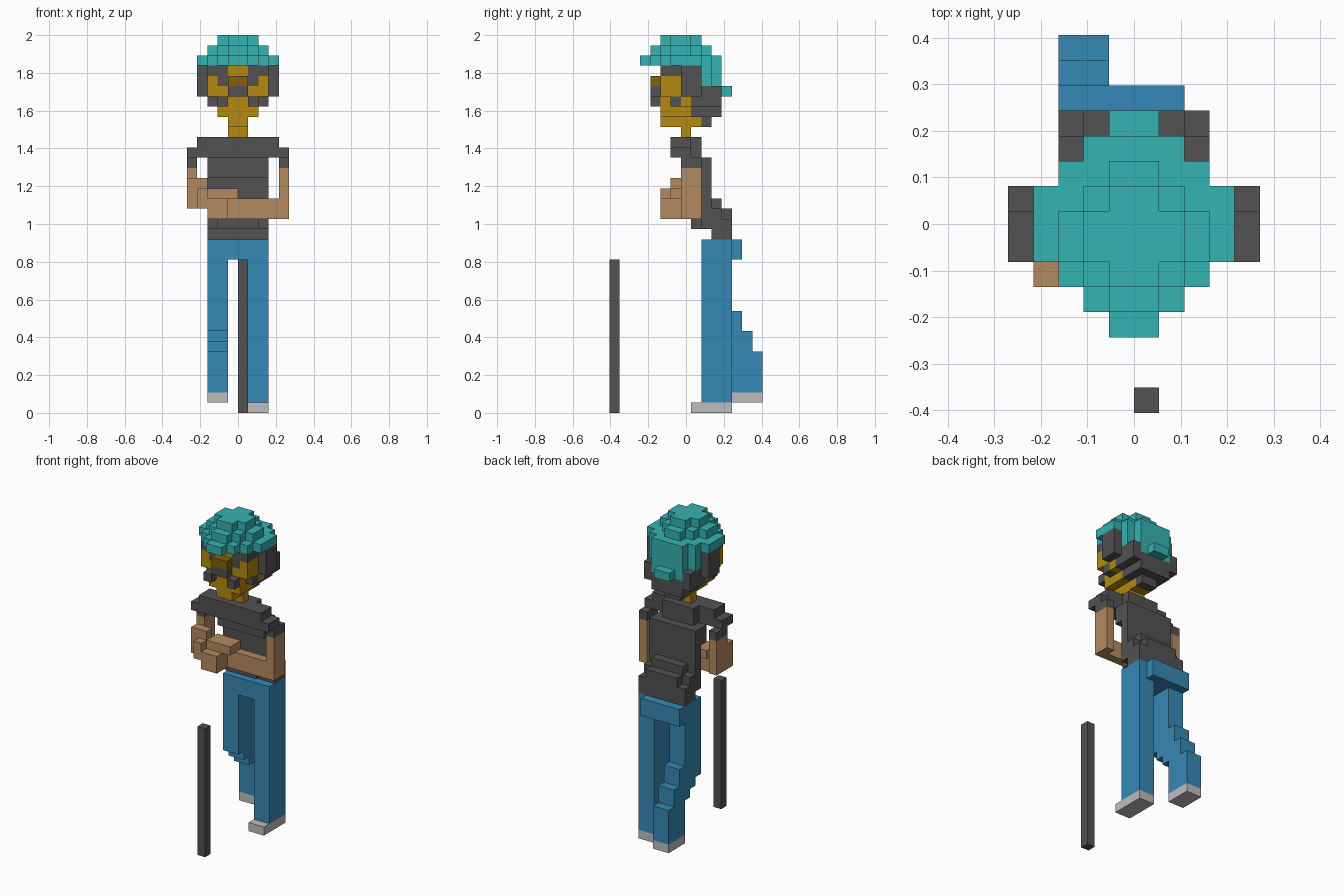
import bpy
import bmesh
from mathutils import Vector

UNIT = 2 / 37          # edge of one block
DEPTH_CENTRE = 7.5     # block row that lies on y = 0

default_cube = bpy.data.objects.get("Cube")
if default_cube:
    bpy.data.objects.remove(default_cube, do_unlink=True)


def make_material(name, red, green, blue):
    material = bpy.data.materials.new(name)
    material.use_nodes = True
    colour = (red, green, blue, 1)
    material.diffuse_color = colour
    shader = next(n for n in material.node_tree.nodes if n.type == 'BSDF_PRINCIPLED')
    shader.inputs["Base Color"].default_value = colour
    return material


charcoal = make_material("charcoal", .085, .085, .085)
teal = make_material("teal", .036, .445, .445)
denim = make_material("denim blue", .037, .25, .468)
tan = make_material("tan", .462, .254, .114)
ochre = make_material("ochre", .462, .254, .005)
brown = make_material("dark ochre", .238, .117, .004)
pale = make_material("pale grey", .515, .515, .515)

blocks = {}            # block position -> part name
part_materials = {}


def part(name, material):
    """Start a part; the returned function fills boxes of blocks for it."""
    part_materials[name] = material

    def fill(x, y, z):
        for i in range(*x):
            for j in range(*y):
                for k in range(*z):
                    blocks[i, j, k] = name
    return fill


def centred(fill, half_width, y, z):
    fill((-half_width, half_width), y, z)


def both_sides(fill, x, y, z):
    fill(x, y, z)
    fill((-x[1], -x[0]), y, z)


# Cane standing in front
cane = part("cane", charcoal)
cane((0, 1), (0, 1), (0, 15))

# Trousers: straight left leg, bent right leg, hips and rear hem
left_leg = part("left_trouser_leg", denim)
left_leg((1, 3), (9, 12), (1, 15))
right_leg = part("right_trouser_leg", denim)
for step in range(3):
    right_leg((-3, -1), (9 + step, 10 + step), (8 - step, 15))
    right_leg((-3, -1), (12 + step, 13 + step), (2, 10 - 2 * step))
hips = part("hips", denim)
centred(hips, 3, (9, 12), (15, 17))
hips((-3, 2), (12, 13), (15, 17))

# Shoes
left_shoe = part("left_shoe", pale)
left_shoe((1, 3), (8, 12), (0, 1))
right_shoe = part("right_shoe", pale)
right_shoe((-3, -1), (12, 15), (1, 2))

# Shirt: leaning torso, rounded back, shoulders and sleeves
shirt = part("shirt", charcoal)
centred(shirt, 3, (10, 12), (17, 18))
centred(shirt, 3, (9, 12), (18, 19))
centred(shirt, 2, (8, 9), (18, 19))
centred(shirt, 2, (9, 12), (19, 20))
centred(shirt, 2, (9, 11), (20, 21))
centred(shirt, 3, (9, 11), (19, 20))
centred(shirt, 3, (9, 10), (20, 23))
centred(shirt, 3, (8, 10), (23, 25))
centred(shirt, 4, (6, 8), (25, 27))
centred(shirt, 2, (8, 9), (25, 27))
both_sides(shirt, (4, 5), (6, 8), (25, 26))
both_sides(shirt, (4, 5), (7, 9), (24, 25))

# Folded arms
left_arm = part("left_arm", tan)
left_arm((4, 5), (7, 9), (19, 24))
left_arm((-1, 4), (7, 8), (19, 21))
right_arm = part("right_arm", tan)
right_arm((-5, -4), (7, 9), (20, 24))
right_arm((-5, -4), (6, 7), (20, 23))
right_arm((-4, -3), (5, 7), (20, 22))
right_arm((-4, -3), (6, 7), (22, 23))
right_arm((-3, 0), (6, 8), (21, 22))
right_hand = part("right_hand", tan)
right_hand((-3, -1), (5, 7), (19, 21))

# Neck and head
neck = part("neck", ochre)
centred(neck, 1, (7, 8), (27, 28))
head = part("head", ochre)
centred(head, 1, (5, 9), (28, 29))
centred(head, 2, (5, 9), (29, 34))
centred(head, 3, (6, 9), (30, 34))
both_sides(head, (2, 3), (5, 6), (31, 33))

# Hair round the back, sides and brow
hair = part("hair", charcoal)
centred(hair, 1, (9, 10), (28, 29))
centred(hair, 2, (8, 10), (29, 30))
centred(hair, 3, (8, 10), (30, 34))
centred(hair, 2, (10, 11), (29, 33))
both_sides(hair, (2, 3), (10, 11), (30, 32))
both_sides(hair, (3, 4), (7, 9), (31, 34))
both_sides(hair, (1, 3), (5, 7), (33, 34))
both_sides(hair, (2, 3), (6, 7), (30, 31))

# Eyes, nose and moustache
eyes = part("eyes", charcoal)
both_sides(eyes, (1, 2), (5, 6), (32, 33))
nose = part("nose", brown)
centred(nose, 1, (4, 6), (32, 33))
moustache = part("moustache", charcoal)
centred(moustache, 1, (4, 5), (31, 32))
both_sides(moustache, (1, 2), (4, 5), (30, 31))

# Cap: stepped dome with a rear flap
cap = part("cap", teal)
for layer in range(3):
    top = 37 - layer
    for width in range(1, layer + 3):
        inset = width - 1
        centred(cap, width, (5 - layer + inset, 9 + layer - inset), (top - 1, top))
centred(cap, 3, (8, 10), (34, 35))
centred(cap, 4, (8, 9), (34, 35))
centred(cap, 3, (9, 10), (33, 34))
centred(cap, 2, (8, 11), (33, 34))
centred(cap, 2, (10, 11), (32, 35))
both_sides(cap, (2, 3), (9, 10), (32, 33))
centred(cap, 2, (10, 11), (31, 32))
centred(cap, 1, (11, 12), (31, 32))


def build_part(name, material):
    """Turn the exposed faces of a part's blocks into one clean mesh."""
    bm = bmesh.new()
    for cell, owner in blocks.items():
        if owner != name:
            continue
        for axis in range(3):
            for side in (0, 1):
                neighbour = list(cell)
                neighbour[axis] += 2 * side - 1
                if tuple(neighbour) in blocks:
                    continue
                u, v = (axis + 1) % 3, (axis + 2) % 3
                loop = []
                for du, dv in ((0, 0), (1, 0), (1, 1), (0, 1)):
                    corner = Vector(cell)
                    corner[axis] += side
                    corner[u] += du
                    corner[v] += dv
                    corner.y -= DEPTH_CENTRE
                    loop.append(bm.verts.new(corner * UNIT))
                bm.faces.new(loop if side else loop[::-1])
    bmesh.ops.remove_doubles(bm, verts=bm.verts, dist=UNIT / 100)
    bmesh.ops.dissolve_limit(bm, angle_limit=.01, verts=bm.verts, edges=bm.edges)
    mesh = bpy.data.meshes.new(name)
    bm.to_mesh(mesh)
    bm.free()
    mesh.materials.append(material)
    bpy.context.collection.objects.link(bpy.data.objects.new(name, mesh))


for part_name, part_material in part_materials.items():
    build_part(part_name, part_material)
